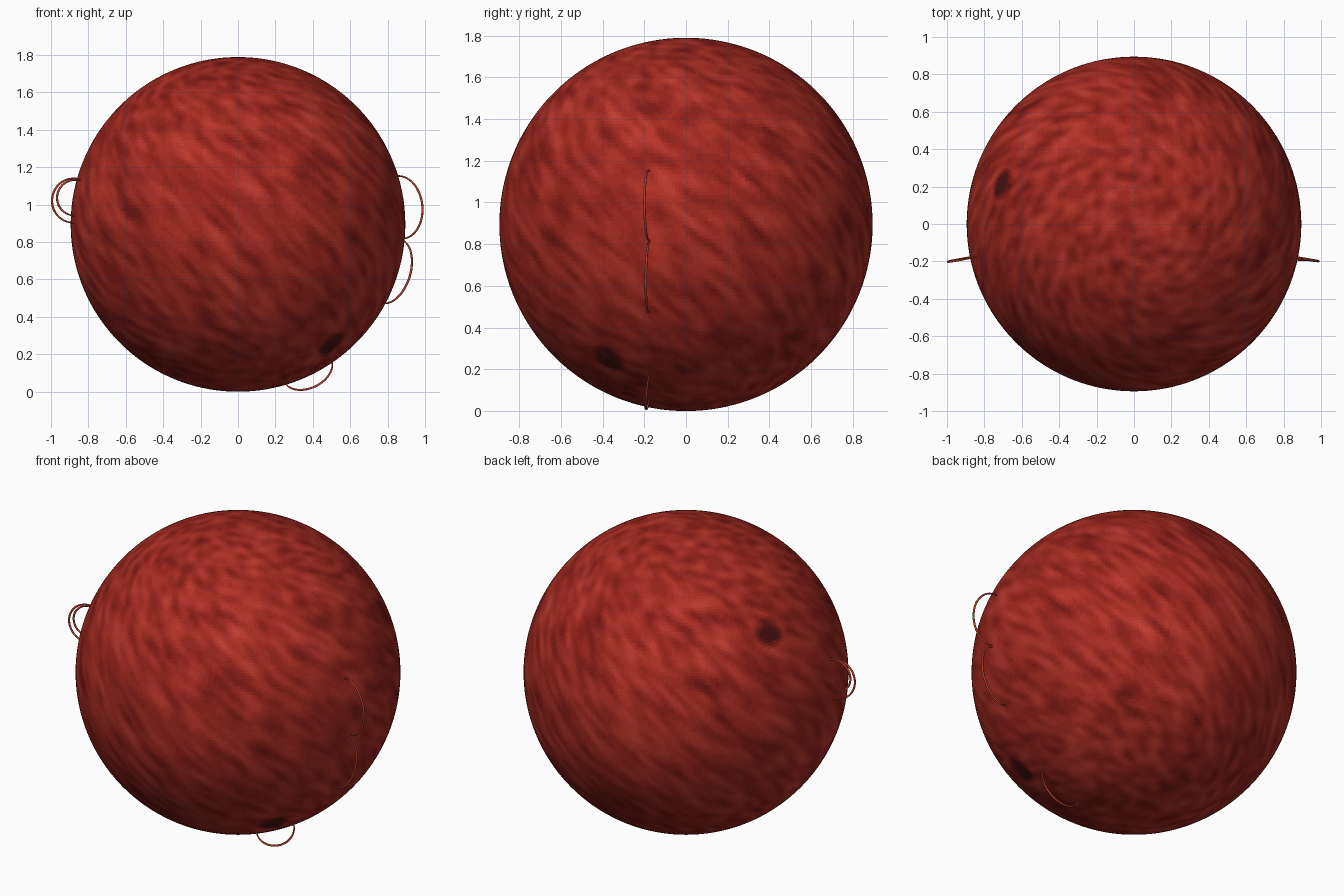
import bpy, bmesh
from math import sin, cos, pi, radians, asin
from mathutils import Vector, Matrix, noise

if "Cube" in bpy.data.objects:
    bpy.data.objects.remove(bpy.data.objects["Cube"])

R = 0.8945                      # star radius, also its centre height
CENTRE = Vector((0, 0, R))
SHADES = 14


def material(name, rgb):
    m = bpy.data.materials.new(name)
    m.diffuse_color = (*rgb, 1)
    m.use_nodes = True
    m.node_tree.nodes["Principled BSDF"].inputs["Base Color"].default_value = m.diffuse_color
    return m


# Star body: smooth sphere
bm = bmesh.new()
bmesh.ops.create_uvsphere(bm, u_segments=320, v_segments=160, radius=R)

# Swirled granulation and two dark spots, painted as graded red shades
spots = [Vector((0.50, -0.37, -0.64)).normalized(),
         Vector((-0.70, 0.21, 0.51)).normalized()]
for f in bm.faces:
    f.smooth = True
    d = f.calc_center_median().normalized()
    lat = asin(max(-1, min(1, d.z)))
    p = Matrix.Rotation(0.9 * lat, 3, 'Z') @ d
    p = Vector((p.x * 13, p.y * 13, lat * 7))
    v = 0.46 + 0.30 * noise.noise(p) + 0.16 * noise.noise(p * 0.4)
    for s in spots:
        a = d.angle(s)
        v -= 0.6 * max(0, 1 - (a / 0.11) ** 2)
    f.material_index = max(0, min(SHADES - 1, int(v * SHADES)))
mesh = bpy.data.meshes.new("star_body")
bm.to_mesh(mesh)
bm.free()
for i in range(SHADES):
    t = i / (SHADES - 1)
    mesh.materials.append(material(f"red_{i}", (0.06 + 0.64 * t, 0.006 + 0.05 * t * t * 1.4, 0.005 + 0.03 * t * t * 1.4)))
star = bpy.data.objects.new("star_body", mesh)
star.location = CENTRE
bpy.context.collection.objects.link(star)

# Prominence loops: thin arcs standing off the surface, all on one tilted ring cone
TILT = asin(0.197)
flare = material("flare", (0.55, 0.06, 0.03))


def prominence(name, start, end, height, thick=0.006):
    mid, half = radians((start + end) / 2), radians((end - start) / 2)
    cu = bpy.data.curves.new(name, 'CURVE')
    cu.dimensions = '3D'
    cu.bevel_depth = thick
    cu.bevel_resolution = 2
    n = 40
    sp = cu.splines.new('POLY')
    sp.points.add(n)
    for i, pt in enumerate(sp.points):
        t = pi * i / n
        a = mid - half * cos(t)
        r = R - 0.004 + height * sin(t)
        pt.co = (r * cos(a) * cos(TILT), -r * sin(TILT), R + r * sin(a) * cos(TILT), 1)
        pt.radius = 0.6 + 0.4 * sin(t)
    sp.use_smooth = True
    cu.materials.append(flare)
    bpy.context.collection.objects.link(bpy.data.objects.new(name, cu))


prominence("prominence_right_upper", -5, 17, 0.120)
prominence("prominence_right_lower", -28.5, -5.5, 0.088)
prominence("prominence_bottom", -73.5, -55.5, 0.088)
prominence("prominence_left_outer", 164, 179.5, 0.133)
prominence("prominence_left_inner", 164.5, 177, 0.108)
